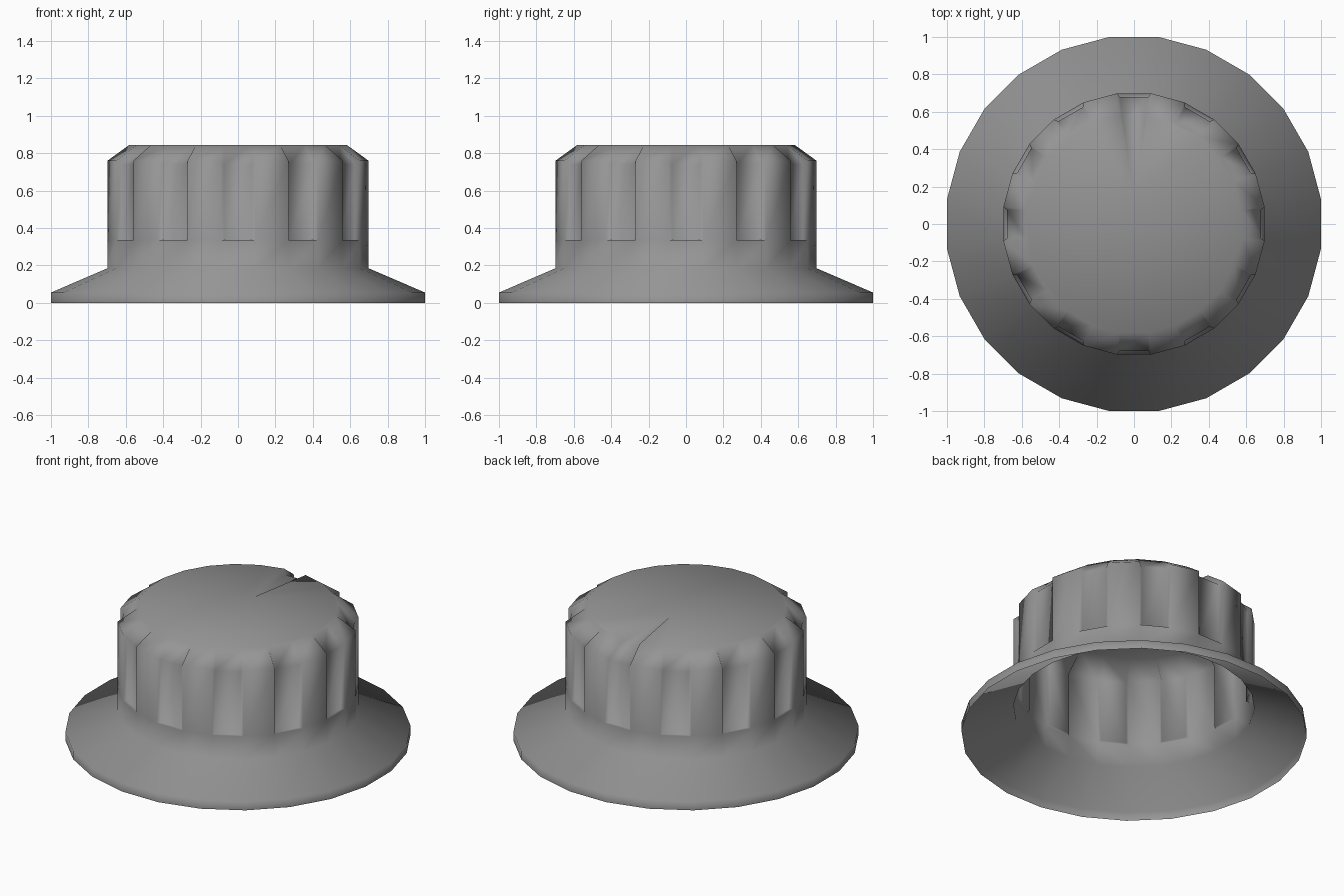
import bpy, bmesh
from math import sin, cos, radians

cube = bpy.data.objects.get("Cube")
if cube:
    bpy.data.objects.remove(cube, do_unlink=True)

SIDES = 24
STEP = 360 / SIDES
FLOOR_R = 0.682      # corner radius of the grip groove floors
FLOOR_HALF = 6.3     # half angle of a groove floor in degrees
BACK = 6             # segment that carries the pointer slot

# Material
grey = bpy.data.materials.new("knob_grey")
grey.use_nodes = True
colour = (0.3, 0.3, 0.3, 1)
grey.diffuse_color = colour
grey.node_tree.nodes["Principled BSDF"].inputs["Base Color"].default_value = colour

bm = bmesh.new()


def point(radius, degrees, z):
    a = radians(degrees)
    return bm.verts.new((radius * cos(a), radius * sin(a), z))


def ring(radius, z):
    return [point(radius, (i - 0.5) * STEP, z) for i in range(SIDES)]


def face(*verts):
    return bm.faces.new(verts)


# Rings of the open shell from skirt edge to cap
skirt_low, skirt_top, neck, ledge, shoulder, cap = [
    ring(r, z) for r, z in ((1.0086, 0), (1.0086, 0.055), (0.704, 0.185),
                            (0.704, 0.335), (0.704, 0.76), (0.585, 0.845))]
tip = bm.verts.new((0, 0.14, 0.845))

# Skirt and collar
for low, high in ((skirt_low, skirt_top), (skirt_top, neck), (neck, ledge)):
    for i in range(SIDES):
        j = (i + 1) % SIDES
        face(low[i], low[j], high[j], high[i])

# Grip: plain ribs alternate with sunken grooves
for i in range(SIDES):
    j = (i + 1) % SIDES
    if i % 2:
        face(ledge[i], ledge[j], shoulder[j], shoulder[i])
        face(shoulder[i], shoulder[j], cap[j], cap[i])
        continue
    a, b = i * STEP - FLOOR_HALF, i * STEP + FLOOR_HALF
    low_a, low_b = point(FLOOR_R, a, 0.335), point(FLOOR_R, b, 0.335)
    top_a, top_b = point(FLOOR_R, a, 0.74), point(FLOOR_R, b, 0.74)
    face(ledge[i], ledge[j], low_b, low_a)
    face(low_a, low_b, top_b, top_a)
    face(ledge[i], low_a, top_a, shoulder[i])
    face(low_b, ledge[j], shoulder[j], top_b)
    if i == BACK:
        # Pointer slot sloping down from its tip to the rim
        end_a, end_b = point(0.58, a, 0.81), point(0.58, b, 0.81)
        face(top_a, top_b, end_b, end_a)
        face(shoulder[i], top_a, end_a, cap[i])
        face(top_b, shoulder[j], cap[j], end_b)
        face(end_a, end_b, tip)
        face(cap[i], end_a, tip)
        face(end_b, cap[j], tip)
    else:
        face(top_a, top_b, cap[j], cap[i])
        face(shoulder[i], top_a, cap[i])
        face(top_b, shoulder[j], cap[j])

# Flat cap, wrapping around the pointer slot
face(tip, *[cap[(BACK + 1 + k) % SIDES] for k in range(SIDES)])

for f in bm.faces:
    f.smooth = True
mesh = bpy.data.meshes.new("knob")
bm.to_mesh(mesh)
bm.free()
mesh.materials.append(grey)
knob = bpy.data.objects.new("knob", mesh)
bpy.context.collection.objects.link(knob)
